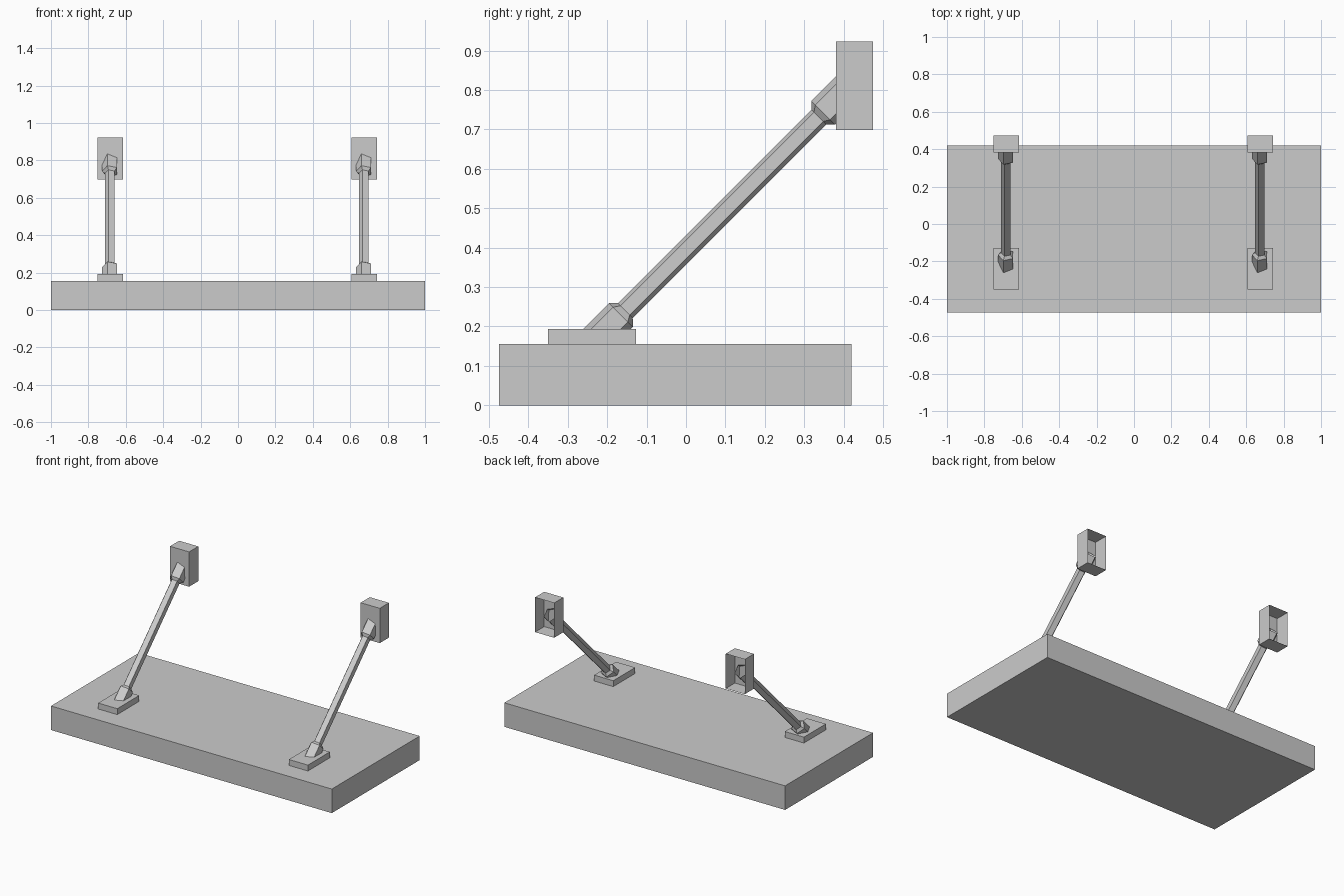
import bpy, bmesh, math
from mathutils import Matrix, Vector

cube = bpy.data.objects.get("Cube")
if cube:
    bpy.data.objects.remove(cube)

GREY = (0.6, 0.6, 0.6, 1)
mat = bpy.data.materials.new("plain_grey")
mat.use_nodes = True
mat.diffuse_color = GREY
mat.node_tree.nodes["Principled BSDF"].inputs["Base Color"].default_value = GREY


def finish(name, bm):
    bmesh.ops.recalc_face_normals(bm, faces=bm.faces)
    mesh = bpy.data.meshes.new(name)
    bm.to_mesh(mesh)
    bm.free()
    mesh.materials.append(mat)
    obj = bpy.data.objects.new(name, mesh)
    bpy.context.collection.objects.link(obj)
    return obj


def box(name, low, high, open_back=False):
    low, high = Vector(low), Vector(high)
    bm = bmesh.new()
    bmesh.ops.create_cube(bm, size=1)
    bmesh.ops.scale(bm, vec=high - low, verts=bm.verts)
    bmesh.ops.translate(bm, vec=(low + high) / 2, verts=bm.verts)
    if open_back:
        back = [f for f in bm.faces if f.normal.y > 0.9]
        bmesh.ops.delete(bm, geom=back, context='FACES_ONLY')
    return finish(name, bm)


def pentagon_tube(name, x, stations):
    """Five-sided shell along the 45 degree strut axis; stations are (distance, radius)."""
    axis = Vector((0, 1, 1)).normalized()
    up = Vector((0, -1, 1)).normalized()
    side = Vector((1, 0, 0))
    base = Vector((x, 0, 0)) + up * 0.279
    bm = bmesh.new()
    rings = []
    for dist, radius in stations:
        ring = []
        for k in range(5):
            a = math.radians(72 * k - 20)
            offset = (up * math.cos(a) + side * math.sin(a)) * radius
            ring.append(bm.verts.new(base + axis * dist + offset))
        rings.append(ring)
    for a, b in zip(rings, rings[1:]):
        for k in range(5):
            n = (k + 1) % 5
            bm.faces.new((a[k], a[n], b[n], b[k]))
    return finish(name, bm)


# Flat canopy slab
box("canopy_slab", (-1, -0.474, 0), (1, 0.42, 0.155))

# Two identical struts with their mounts
ROD, COLLAR = 0.028, 0.045
for label, x in (("right", -0.683), ("left", 0.675)):
    w = 0.068
    box(label + "_foot_plate", (x - w, -0.35, 0.155), (x + w, -0.127, 0.193))
    box(label + "_wall_bracket", (x - w, 0.381, 0.699), (x + w, 0.474, 0.923), True)
    pentagon_tube(label + "_rod", x, [(0.03, ROD), (0.79, ROD)])
    pentagon_tube(label + "_lower_collar", x,
                  [(-0.047, COLLAR), (0.045, COLLAR), (0.061, ROD)])
    pentagon_tube(label + "_upper_collar", x,
                  [(0.755, ROD), (0.771, COLLAR), (0.863, COLLAR)])
